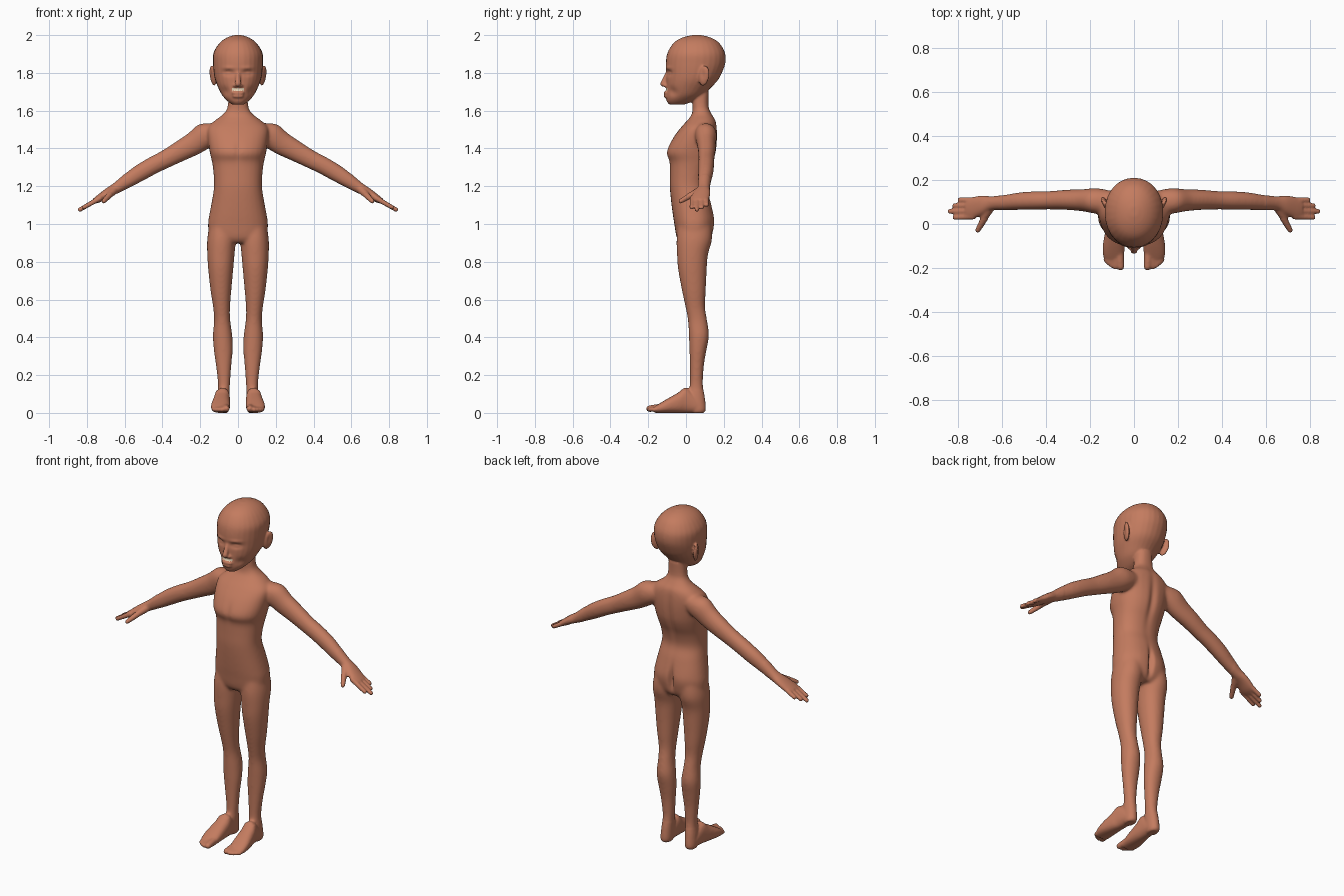
import bpy, bmesh, math
from mathutils import Vector, Matrix

X, Y, Z = Vector((1, 0, 0)), Vector((0, 1, 0)), Vector((0, 0, 1))
bm = bmesh.new()


def material(name, rgb):
    m = bpy.data.materials.new(name)
    m.diffuse_color = (*rgb, 1)
    return m


def resample(rows, sub=4):
    """Catmull-Rom through rows of numbers."""
    out = []
    for i in range(len(rows) - 1):
        p = [rows[max(0, min(len(rows) - 1, i + k))] for k in (-1, 0, 1, 2)]
        for s in range(sub):
            t = s / sub
            out.append([0.5 * (2 * b + (c - a) * t + (2 * a - 5 * b + 4 * c - d) * t * t
                               + (3 * b - a - 3 * c + d) * t ** 3) for a, b, c, d in zip(*p)])
    return out + [list(rows[-1])]


def loft(rows, u, v, power=2.0, n=28):
    """Closed skin over rings; each row is x, y, z, half size on u, half size on v."""
    rings = []
    for x, y, z, a, b in resample(rows):
        ring = []
        for k in range(n):
            c, s = math.cos(math.tau * k / n), math.sin(math.tau * k / n)
            cu = math.copysign(abs(c) ** (2 / power), c)
            sv = math.copysign(abs(s) ** (2 / power), s)
            ring.append(bm.verts.new(Vector((x, y, z)) + u * a * cu + v * b * sv))
        rings.append(ring)
    for r, q in zip(rings, rings[1:]):
        for k in range(n):
            j = (k + 1) % n
            bm.faces.new((r[k], r[j], q[j], q[k]))
    bm.faces.new(rings[0][::-1])
    bm.faces.new(rings[-1])


def tube(p0, p1, r0, r1):
    """Round-ended digit from p0 to p1."""
    p0, p1 = Vector(p0), Vector(p1)
    q = (p1 - p0).to_track_quat('Z', 'Y')
    d = (p1 - p0).normalized() * r1
    mid = (p0 + p1) / 2
    rows = [(*p0, r0, r0), (*mid, (r0 + r1) / 2, (r0 + r1) / 2), (*(p1 - d), r1, r1),
            (*(p1 - d * .4), r1 * .8, r1 * .8), (*p1, r1 * .25, r1 * .25)]
    loft(rows, q @ X, q @ Y, n=14)


def ball(c, size, rot=None):
    m = Matrix.Translation(c) @ (rot or Matrix()) @ Matrix.Diagonal((*size, 1))
    bmesh.ops.create_uvsphere(bm, u_segments=24, v_segments=14, radius=1, matrix=m)


def upright(rows, power=2.0):
    """Vertical loft; rows are z, x inner, x outer, y front, y back."""
    loft([((i + o) / 2, (f + b) / 2, z, abs(o - i) / 2, (b - f) / 2) for z, i, o, f, b in rows],
         X, Y, power)


# torso and neck
torso = [(.90, .12, -.03, .11), (.93, .152, -.05, .135), (1.0, .159, -.062, .148),
         (1.05, .152, -.07, .146), (1.13, .137, -.08, .128), (1.2, .127, -.086, .108),
         (1.27, .13, -.086, .12), (1.33, .138, -.088, .145), (1.38, .15, -.104, .16),
         (1.45, .16, -.072, .166), (1.51, .16, -.028, .164), (1.55, .12, .008, .157),
         (1.58, .08, .03, .138), (1.62, .055, .035, .12), (1.70, .05, .03, .12)]
upright([(z, -w, w, f, b) for z, w, f, b in torso], 2.3)

# head
head = [(1.632, .03, -.088, -.01), (1.65, .055, -.102, .04), (1.68, .083, -.106, .09),
        (1.72, .104, -.105, .13), (1.76, .12, -.105, .168), (1.80, .128, -.105, .19),
        (1.85, .132, -.107, .208), (1.9, .131, -.1, .208), (1.94, .112, -.08, .19),
        (1.97, .085, -.052, .163), (1.99, .052, -.01, .122), (2.0, .018, .035, .08)]
upright([(z, -w, w, f, b) for z, w, f, b in head], 2.1)

# nose and lips
tube((0, -.094, 1.81), (0, -.127, 1.728), .011, .016)
ball((0, -.104, 1.694), (.036, .016, .009))
ball((0, -.102, 1.676), (.032, .016, .010))

leg = [(1.0, .02, .15, -.04, .13), (.92, .012, .163, -.05, .138), (.84, .018, .163, -.048, .117),
       (.76, .025, .158, -.042, .11), (.65, .035, .146, -.022, .105), (.56, .042, .132, -.003, .101),
       (.49, .041, .127, .01, .112), (.41, .03, .133, .015, .122), (.33, .028, .128, .018, .108),
       (.25, .035, .117, .02, .095), (.15, .042, .106, .02, .09), (.08, .045, .11, .01, .1),
       (.02, .048, .112, .02, .105), (0, .055, .105, .03, .095)]
# foot: y, x centre, half width, height
foot = [(.06, .08, .033, .08), (.0, .083, .04, .135), (-.04, .087, .045, .108),
        (-.10, .092, .05, .074), (-.14, .093, .048, .05), (-.165, .09, .042, .034)]
toes = [(.06, -.211, .017), (.085, -.207, .012), (.102, -.199, .011), (.117, -.188, .011),
        (.130, -.175, .010)]
# arm and palm: x, y, z, half depth, half thickness
arm = [(.10, .10, 1.49, .05, .05), (.17, .105, 1.47, .058, .068), (.235, .108, 1.425, .05, .062),
       (.307, .11, 1.385, .046, .055), (.38, .108, 1.345, .042, .049), (.45, .107, 1.31, .042, .047),
       (.52, .104, 1.27, .04, .045), (.58, .098, 1.232, .036, .039), (.645, .094, 1.19, .032, .029),
       (.69, .085, 1.165, .044, .024), (.735, .073, 1.135, .05, .02), (.762, .07, 1.12, .045, .014)]
fingers = [(.11, .802), (.084, .826), (.057, .847), (.029, .825)]

for s in (-1, 1):
    upright([(z, s * i, s * o, f, b) for z, i, o, f, b in leg], 2.1)
    loft([(s * x, y, h / 2, w, h / 2) for y, x, w, h in foot], X, Z, 2.4)
    for x, y, r in toes:
        tube((s * (x * .8 + .018), -.13, .03), (s * x, y, r + .003), r + .003, r)
    loft([(s * x, y, z, a, b) for x, y, z, a, b in arm], Y, Vector((s * .51, 0, .86)), 2.1)
    for y, x in fingers:
        tube((s * .725, y * .9 + .008, 1.14), (s * x, y, 1.135 - (x - .735) * .58), .014, .0115)
    tube((s * .655, .075, 1.178), (s * .69, .015, 1.145), .022, .016)
    tube((s * .678, .03, 1.155), (s * .716, -.038, 1.115), .017, .012)
    # ear and nostril
    rot = Matrix.Rotation(-s * .35, 4, 'Z') @ Matrix.Rotation(-.2, 4, 'X') @ Matrix.Rotation(s * .1, 4, 'Y')
    ball((s * .133, .095, 1.785), (.013, .03, .054), rot)
    ball((s * .015, -.108, 1.732), (.011, .013, .009))

bmesh.ops.recalc_face_normals(bm, faces=bm.faces)
mesh = bpy.data.meshes.new("body_parts")
bm.to_mesh(mesh)
bm.free()
body = bpy.data.objects.new("body", mesh)
bpy.context.collection.objects.link(body)


def bake(obj):
    bpy.context.view_layer.update()
    new = bpy.data.meshes.new_from_object(obj.evaluated_get(bpy.context.evaluated_depsgraph_get()))
    obj.modifiers.clear()
    obj.data = new


# fuse the parts into one skin
fuse = body.modifiers.new("fuse", 'REMESH')
fuse.mode = 'VOXEL'
fuse.voxel_size = .006
bake(body)

# soften joints on trunk and limbs more than face, hands and feet
soft = body.vertex_groups.new(name="soft")
soft.add([v.index for v in body.data.vertices
          if .12 < v.co.z < 1.62 and abs(v.co.x) < .6], 1, 'REPLACE')
for group, count in (("soft", 25), ("", 3)):
    mod = body.modifiers.new("smooth", 'SMOOTH')
    mod.factor, mod.iterations, mod.vertex_group = .5, count, group
bake(body)

# sculpted dents and bumps: centre, radius, push
dents = [((0, .17, 1.35), (.02, .06, .16), (0, -.012, 0)),      # spine
         ((0, .15, 1.0), (.014, .06, .07), (0, -.025, 0)),      # cleft
         ((0, -.1, 1.39), (.018, .05, .05), (0, .006, 0))]      # breastbone
for s in (-1, 1):
    dents += [((s * .05, -.09, 1.80), (.028, .04, .014), (0, .014, 0)),    # eye socket
              ((s * .052, -.09, 1.798), (.018, .04, .007), (0, -.008, 0)),  # eyelid
              ((s * .05, -.09, 1.826), (.035, .03, .01), (0, -.005, 0)),   # brow
              ((s * .07, -.075, 1.70), (.025, .04, .025), (-s * .006, .006, 0)),  # cheek
              ((s * .152, .085, 1.79), (.012, .013, .03), (-s * .008, 0, 0)),     # ear hollow
              ((s * .07, .15, 1.0), (.05, .05, .06), (0, .004, 0))]
for v in body.data.vertices:
    for c, r, push in dents:
        d = sum(((a - b) / k) ** 2 for a, b, k in zip(v.co, c, r))
        if d < 9:
            v.co += Vector(push) * math.exp(-d)

# colours: skin, with a pale strip above the lips
body.data.materials.clear()
body.data.materials.append(material("brown skin", (.55, .2, .115)))
body.data.materials.append(material("pale cream", (.85, .7, .5)))
for p in body.data.polygons:
    p.use_smooth = True
    c = p.center
    p.material_index = int(abs(c.x) < .034 and 1.705 < c.z < 1.717 and c.y < -.08)
